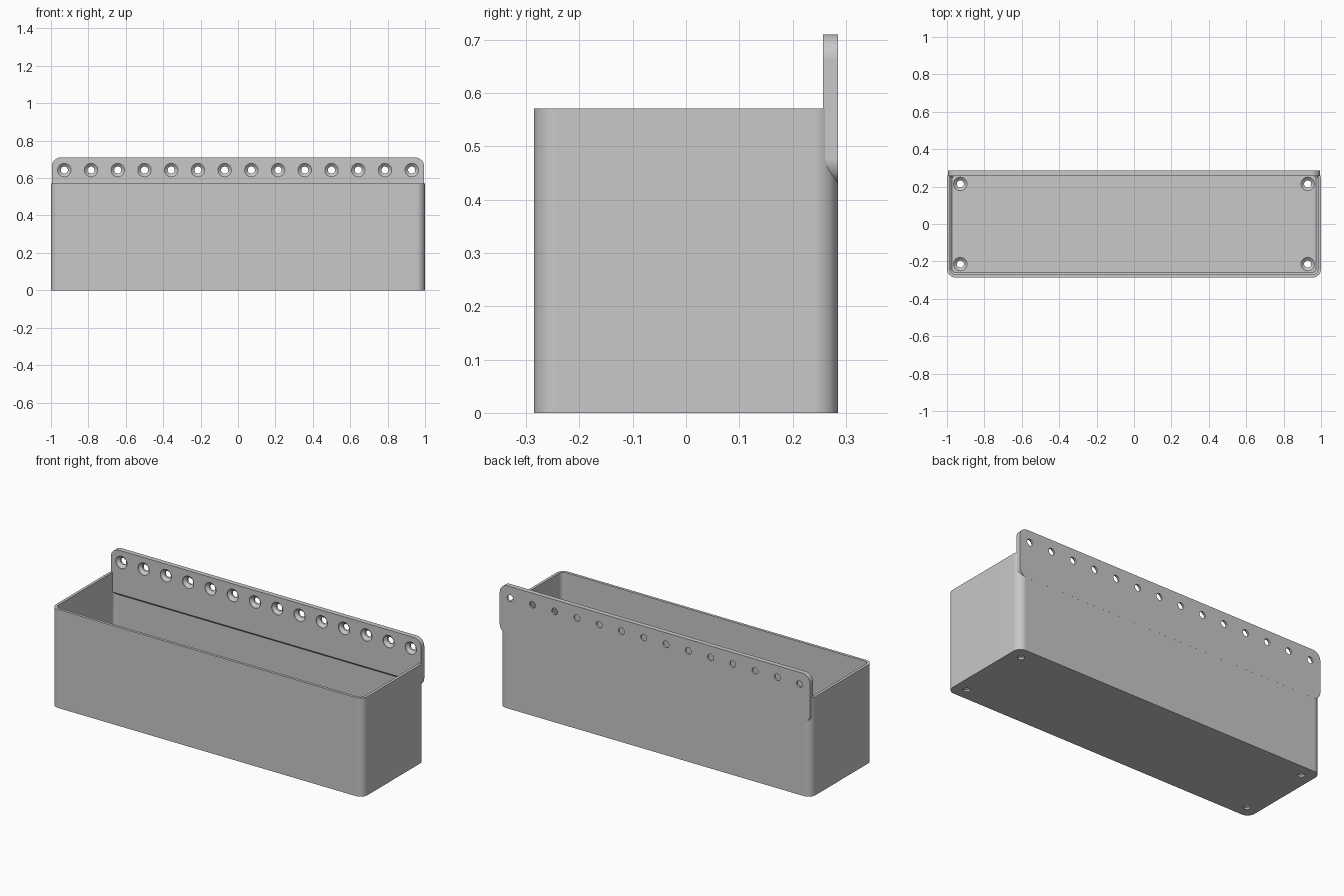
import bpy, bmesh, math
from mathutils import Matrix, Vector

if "Cube" in bpy.data.objects:
    bpy.data.objects.remove(bpy.data.objects["Cube"], do_unlink=True)

UNIT = 1 / 7            # hole pitch: 14 units long, 4 deep, 4 tall
HALF_X, HALF_Y = 7 * UNIT, 2 * UNIT
HEIGHT = 4 * UNIT
THICK = 0.2 * UNIT      # back plate and floor thickness
WALL = 0.016
LEDGE = 3 * UNIT + THICK    # lower front edge of the plate inside the bin

grey = bpy.data.materials.new("plain_grey")
grey.use_nodes = True
grey.diffuse_color = (0.58, 0.58, 0.58, 1)
grey.node_tree.nodes["Principled BSDF"].inputs["Base Color"].default_value = grey.diffuse_color


def box(low, high):
    low, high = Vector(low), Vector(high)
    bm = bmesh.new()
    bmesh.ops.create_cube(bm, size=1)
    for v in bm.verts:
        v.co = Vector(h if c > 0 else l for c, l, h in zip(v.co, low, high))
    return bm


def round_edges(bm, axis, radius, segments=10, keep=lambda p: True):
    """Bevel the edges along one axis whose midpoint passes keep."""
    edges = []
    for e in bm.edges:
        a, b = (v.co for v in e.verts)
        if abs((a - b).normalized()[axis]) > 0.95 and keep((a + b) / 2):
            edges.append(e)
    bmesh.ops.bevel(bm, geom=edges, offset=radius, segments=segments,
                    profile=0.5, affect='EDGES')


def make_object(name, bm):
    bmesh.ops.recalc_face_normals(bm, faces=bm.faces)
    mesh = bpy.data.meshes.new(name)
    bm.to_mesh(mesh)
    bm.free()
    mesh.materials.append(grey)
    obj = bpy.data.objects.new(name, mesh)
    bpy.context.collection.objects.link(obj)
    return obj


def screw_cutter(name, places, depth, rotation):
    """Countersunk screw holes, sunk along local -z from each place."""
    profile = [(0.036, 0.01), (0.036, -0.003), (0.019, -0.018), (0.019, -depth)]
    bm = bmesh.new()
    sides = 32
    for place in places:
        move = Matrix.Translation(place) @ rotation
        rings = []
        for r, z in profile:
            angles = [2 * math.pi * i / sides for i in range(sides)]
            rings.append([bm.verts.new(move @ Vector((r * math.cos(a), r * math.sin(a), z)))
                          for a in angles])
        for lower, upper in zip(rings, rings[1:]):
            for i in range(sides):
                j = (i + 1) % sides
                bm.faces.new((lower[i], lower[j], upper[j], upper[i]))
        bm.faces.new(rings[0])
        bm.faces.new(rings[-1])
    return make_object(name, bm)


def activate(obj):
    bpy.ops.object.select_all(action='DESELECT')
    bpy.context.view_layer.objects.active = obj
    obj.select_set(True)


def cut(obj, cutter):
    mod = obj.modifiers.new("cut", 'BOOLEAN')
    mod.operation, mod.solver, mod.object = 'DIFFERENCE', 'EXACT', cutter
    activate(obj)
    bpy.ops.object.modifier_apply(modifier=mod.name)


# Bin body with rounded upright corners
bm = box((-HALF_X, -HALF_Y, 0), (HALF_X, HALF_Y - 0.0002, HEIGHT))
round_edges(bm, 2, 0.045)
body = make_object("bin_body", bm)

# Back plate with rounded corners
bm = box((-HALF_X + 0.005, HALF_Y - THICK, 3 * UNIT),
         (HALF_X - 0.005, HALF_Y, 5 * UNIT - 0.004))
round_edges(bm, 1, 0.048)
plate = make_object("back_plate", bm)

# Deep cavity: chamfered under the plate and around the floor
inner_x, front_y, back_y = HALF_X - WALL, -HALF_Y + WALL, HALF_Y - WALL
bm = box((-inner_x, front_y, THICK), (inner_x, back_y, LEDGE))
round_edges(bm, 0, THICK - WALL, 1, lambda p: p.y > 0 and p.z > UNIT)
round_edges(bm, 2, 0.03)
floor_edges = [e for e in bm.edges if all(v.co.z < THICK + 0.001 for v in e.verts)]
bmesh.ops.bevel(bm, geom=floor_edges, offset=0.011, segments=1, affect='EDGES')
lower_cavity = make_object("lower_cavity_cutter", bm)

# Mouth of the bin, in front of the plate
bm = box((-inner_x, front_y, LEDGE - 0.007), (inner_x, HALF_Y - THICK + 0.001, 1))
round_edges(bm, 2, 0.03, keep=lambda p: p.y < 0)
mouth = make_object("mouth_cutter", bm)

# Screw holes in the floor corners and along the plate
corners = [(sx * 6.5 * UNIT, sy * 1.5 * UNIT, THICK) for sx in (-1, 1) for sy in (-1, 1)]
floor_holes = screw_cutter("floor_hole_cutter", corners, 0.1, Matrix.Identity(4))
row = [((i - 6.5) * UNIT, HALF_Y - THICK, 4.5 * UNIT) for i in range(14)]
plate_holes = screw_cutter("plate_hole_cutter", row, 0.1, Matrix.Rotation(math.pi / 2, 4, 'X'))

for cutter in (lower_cavity, mouth, floor_holes):
    cut(body, cutter)
for cutter in (lower_cavity, plate_holes):
    cut(plate, cutter)
for cutter in (lower_cavity, mouth, floor_holes, plate_holes):
    bpy.data.objects.remove(cutter, do_unlink=True)

# Smooth the rounded corners, keep edges sharp and big faces flat
for obj in (body, plate):
    activate(obj)
    bpy.ops.object.shade_smooth_by_angle(angle=math.radians(30))
    obj.modifiers.new("flat_faces", 'WEIGHTED_NORMAL').keep_sharp = True
